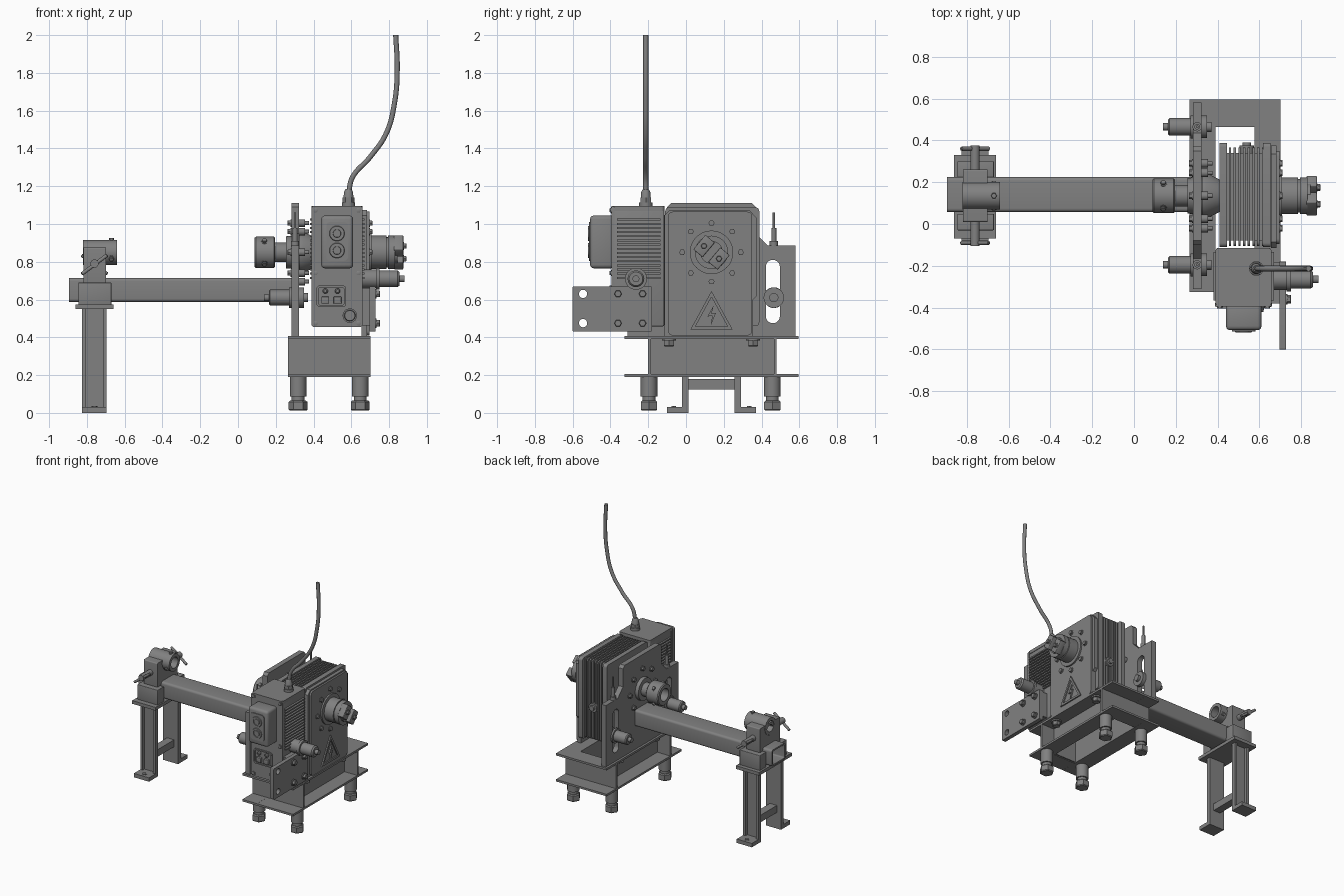
import bpy, bmesh, math
from mathutils import Matrix, Vector

CY, CZ = 0.135, 0.85          # main shaft axis (along x)
STEEL = bpy.data.materials.new("dark_steel")
STEEL.diffuse_color = (0.22, 0.22, 0.22, 1)

def finish(name, me, angle=35):
    for p in me.polygons:
        p.use_smooth = True
        p.material_index = 0
    me.set_sharp_from_angle(angle=math.radians(angle))
    me.materials.clear()
    me.materials.append(STEEL)
    ob = bpy.data.objects.new(name, me)
    bpy.context.collection.objects.link(ob)
    return ob

def box(name, x0, x1, y0, y1, z0, z1, bev=0.0, rot=None):
    bm = bmesh.new()
    bmesh.ops.create_cube(bm, size=1)
    bmesh.ops.scale(bm, vec=(x1 - x0, y1 - y0, z1 - z0), verts=bm.verts)
    if bev:
        bmesh.ops.bevel(bm, geom=bm.edges[:], offset=bev, segments=3, profile=0.5, affect='EDGES')
    m = Matrix.Translation(((x0 + x1) / 2, (y0 + y1) / 2, (z0 + z1) / 2))
    bm.transform(m @ rot if rot else m)
    me = bpy.data.meshes.new(name)
    bm.to_mesh(me); bm.free()
    return finish(name, me)

def turn(name, org, axis, prof, seg=32):
    """Revolve (distance, radius) pairs around an axis through org, capped at both ends."""
    bm = bmesh.new()
    rings = [[bm.verts.new((r * math.cos(2 * math.pi * i / seg), r * math.sin(2 * math.pi * i / seg), d))
              for i in range(seg)] for d, r in prof]
    for a, b in zip(rings, rings[1:]):
        for i in range(seg):
            j = (i + 1) % seg
            bm.faces.new((a[i], a[j], b[j], b[i]))
    bm.faces.new(rings[0][::-1]); bm.faces.new(rings[-1])
    bmesh.ops.recalc_face_normals(bm, faces=bm.faces)
    bm.transform(Matrix.Translation(org) @ Vector(axis).to_track_quat('Z', 'Y').to_matrix().to_4x4())
    me = bpy.data.meshes.new(name)
    bm.to_mesh(me); bm.free()
    return finish(name, me)

def curve_mesh(name, cu, mat=None):
    tmp = bpy.data.objects.new(name + "_curve", cu)
    bpy.context.collection.objects.link(tmp)
    me = bpy.data.meshes.new_from_object(tmp.evaluated_get(bpy.context.evaluated_depsgraph_get()))
    bpy.data.objects.remove(tmp)
    if mat:
        me.transform(mat)
    return finish(name, me)

def plate(name, axis, d0, d1, *loops):
    """Extrude 2D outlines (extra loops are holes) from d0 to d1 along an axis."""
    cu = bpy.data.curves.new(name, 'CURVE')
    cu.dimensions, cu.fill_mode, cu.extrude = '2D', 'BOTH', (d1 - d0) / 2
    for pts in loops:
        sp = cu.splines.new('POLY')
        sp.points.add(len(pts) - 1)
        for p, (a, b) in zip(sp.points, pts):
            p.co = (a, b, 0, 1)
        sp.use_cyclic_u = True
    m = (d0 + d1) / 2
    mats = {'x': ((0, 0, 1, m), (1, 0, 0, 0), (0, 1, 0, 0), (0, 0, 0, 1)),
            'y': ((1, 0, 0, 0), (0, 0, -1, m), (0, 1, 0, 0), (0, 0, 0, 1)),
            'z': ((1, 0, 0, 0), (0, 1, 0, 0), (0, 0, 1, m), (0, 0, 0, 1))}
    return curve_mesh(name, cu, Matrix(mats[axis]))

def rr(a0, a1, b0, b1, r, n=5):
    """Rounded rectangle outline."""
    pts = []
    for k, (ca, cb) in enumerate(((a1 - r, b1 - r), (a0 + r, b1 - r), (a0 + r, b0 + r), (a1 - r, b0 + r))):
        for i in range(n + 1):
            t = math.pi / 2 * (k + i / n)
            pts.append((ca + r * math.cos(t), cb + r * math.sin(t)))
    return pts

def circ(a, b, r, n=24):
    return [(a + r * math.cos(2 * math.pi * i / n), b + r * math.sin(2 * math.pi * i / n)) for i in range(n)]

def bolt(name, org, axis, r=0.018, h=0.02):
    turn(name + "_washer", org, axis, [(0, r * 1.25), (h * 0.25, r * 1.25)], 20)
    turn(name, org, axis, [(0, r), (h * 0.9, r), (h, r * 0.85)], 6)

def mir(s, a, b):
    return sorted((CY + s * a, CY + s * b))

# --- outboard stand: channel legs, feet, tie bar, clamp jaws
for s, side in ((-1, "front"), (1, "back")):
    o, i, w = CY + s * 0.155, CY + s * 0.122, CY + s * 0.133
    plate(side + "_leg", 'z', 0.0, 0.555, [(-0.825, o), (-0.805, o), (-0.805, w), (-0.715, w),
                                           (-0.715, o), (-0.695, o), (-0.695, i), (-0.825, i)])
    y0, y1 = mir(s, 0.122, 0.235)
    box(side + "_leg_foot", -0.825, -0.695, y0, y1, 0, 0.03)
    bolt(side + "_foot_bolt", (-0.76, CY + s * 0.2, 0.03), (0, 0, 1), 0.015, 0.006)
    # clamp jaw beside the beam, with screw and tommy bar
    y0, y1 = mir(s, 0.086, 0.165)
    box(side + "_clamp_jaw", -0.845, -0.67, y0, y1, 0.57, 0.69, 0.004)
    turn(side + "_clamp_screw", (-0.76, CY + s * 0.12, 0.79), (0, s, 0), [(0, 0.022), (0.12, 0.022)], 20)
    t = Vector((0.8, 0, -0.6 * s))
    turn(side + "_clamp_handle", Vector((-0.76, CY + s * 0.225, 0.785)) - t * 0.085, t,
         [(0, 0.006), (0.004, 0.01), (0.166, 0.01), (0.17, 0.006)], 12)
box("leg_tie_bar", -0.79, -0.73, 0.01, 0.26, 0.125, 0.18)
box("stand_top_plate", -0.86, -0.66, -0.07, 0.33, 0.55, 0.575)
# --- square tube beam
plate("beam", 'x', -0.895, 0.285, rr(0.057, 0.225, 0.587, 0.715, 0.018), rr(0.069, 0.213, 0.599, 0.703, 0.01))
# --- outboard bearing block and ring
plate("bearing_block", 'x', -0.817, -0.70, rr(0.01, 0.26, 0.685, 0.875, 0.008), circ(CY, CZ - 0.03, 0.04))
plate("bearing_ring", 'x', -0.82, -0.64, circ(CY, CZ, 0.066, 36), circ(CY, CZ, 0.042))
for k in range(3):
    a = math.pi / 2 + k * 2 * math.pi / 3
    d = Vector((0, math.cos(a), math.sin(a)))
    bolt("ring_set_screw", Vector((-0.67, CY, CZ)) + d * 0.062, d, 0.014, 0.014)

# --- base frame: channels with inset webs and outward flanges
for x0, f0, f1, side in ((0.376, 0.265, 0.39, "left"), (0.577, 0.577, 0.701, "right")):
    box(side + "_base_web", x0, x0 + 0.014, -0.2, 0.48, 0.195, 0.405)
    for z in (0.19, 0.392):
        box(side + "_base_flange", f0, f1, -0.325, 0.595, z, z + 0.016)
for y0, f0, f1, side in ((-0.2, -0.325, -0.195, "front"), (0.465, 0.47, 0.595, "back")):
    box(side + "_base_web", 0.265, 0.701, y0, y0 + 0.015, 0.195, 0.405)
    for z in (0.19, 0.392):
        box(side + "_base_flange", 0.267, 0.699, f0, f1, z + 0.0005, z + 0.0155)
for x in (0.318, 0.647):
    for y in (-0.196, 0.457):
        turn("base_foot", (x, y, 0.012), (0, 0, 1), [(0.05, 0.034), (0.075, 0.034), (0.075, 0.044), (0.18, 0.044)])
        turn("base_foot_nut", (x, y, 0.012), (0, 0, 1), [(0, 0.044), (0.006, 0.05), (0.046, 0.05), (0.053, 0.042)], 6)
for x in (0.32, 0.648):
    for y in (-0.09, 0.355):
        bolt("frame_bolt", (x, y, 0.392), (0, 0, -1), 0.03, 0.04)

# --- left shaft plate with adjusting slots
half = [(0.445, 0.408), (0.445, 0.885), (0.3, 0.885), (0.275, 0.91), (0.235, 0.95), (0.235, 1.09), (0.215, 1.11)]
outline = [(CY + a, b) for a, b in half] + [(CY - a, b) for a, b in half[::-1]]
plate("left_plate", 'x', 0.282, 0.322, outline,
      *[rr(CY + s * 0.325 - 0.037, CY + s * 0.325 + 0.037, 0.475, 0.81, 0.036) for s in (-1, 1)])
for s, side in ((-1, "front"), (1, "back")):
    y = CY + s * 0.33
    turn(side + "_guide_roller", (0.37, y, 0.61), (-1, 0, 0),
         [(0, 0.024), (0.02, 0.024), (0.02, 0.054), (0.053, 0.054), (0.053, 0.03),
          (0.085, 0.03), (0.085, 0.055), (0.1, 0.055), (0.1, 0.042), (0.2, 0.042), (0.207, 0.035), (0.207, 0.018), (0.232, 0.018)])
    turn(side + "_adjusting_screw", (0.302, y, 0.88), (0, 0, 1),
         [(0, 0.022), (0.03, 0.022), (0.03, 0.013), (0.1, 0.013), (0.1, 0.006), (0.18, 0.006)], 16)

# --- left shaft flange and socket
turn("left_flange", (0.255, CY, CZ), (1, 0, 0), [(0, 0.085), (0.07, 0.09), (0.07, 0.11), (0.09, 0.11), (0.16, 0.075)], 48)
turn("left_socket", (0.26, CY, CZ), (-1, 0, 0),
     [(0, 0.052), (0.065, 0.052), (0.065, 0.078), (0.07, 0.083), (0.165, 0.083), (0.172, 0.077), (0.172, 0.048), (0.08, 0.048)], 40)
for k in range(4):
    a = math.pi / 4 + k * math.pi / 2
    d = Vector((0, math.cos(a), math.sin(a)))
    bolt("socket_screw", Vector((0.14, CY, CZ)) + d * 0.08, d, 0.014, 0.014)
for k in range(8):
    a = k * math.pi / 4
    y, z = CY + 0.155 * math.cos(a), CZ + 0.155 * math.sin(a)
    bolt("left_flange_bolt", (0.282, y, z), (-1, 0, 0), 0.016)
    turn("left_flange_stud", (0.32, y, z), (1, 0, 0), [(0, 0.02), (0.035, 0.02), (0.035, 0.01), (0.055, 0.01)], 12)
    bolt("right_plate_bolt", (0.696, y, z), (1, 0, 0), 0.016, 0.015)

# --- finned drive housing
box("housing_core", 0.43, 0.64, -0.08, 0.34, 0.48, 1.05)
for k in range(8):
    x = 0.454 + k * 0.0225
    plate("housing_fin", 'x', x, x + 0.011, rr(-0.105, 0.365, 0.465, 1.085, 0.02))
for x, side in ((0.408, "left"), (0.618, "right")):
    plate(side + "_housing_end", 'x', x, x + 0.036, rr(-0.11, 0.388, 0.46, 1.088, 0.02))
turn("housing_drain_plug", (0.54, 0.34, 0.72), (0, 1, 0), [(0, 0.035), (0.035, 0.035), (0.035, 0.02), (0.05, 0.02)], 24)

# --- right cover plate and output coupling
plate("right_plate", 'x', 0.655, 0.682, [(-0.115, 0.408), (0.355, 0.408), (0.355, 0.6), (0.375, 0.62), (0.375, 1.03),
                                       (0.335, 1.075), (-0.085, 1.075), (-0.115, 1.045)])
plate("right_cover", 'x', 0.68, 0.696, rr(-0.095, 0.35, 0.41, 1.065, 0.025))
turn("output_hub", (0.69, CY, CZ), (1, 0, 0), [(0, 0.115), (0.018, 0.115), (0.018, 0.088), (0.095, 0.088), (0.095, 0.08),
     (0.103, 0.08), (0.103, 0.088), (0.14, 0.088), (0.14, 0.06), (0.155, 0.06)], 48)
for k in (0, 1):
    a = math.radians(140 + 180 * k)
    y, z = CY + 0.052 * math.cos(a), CZ + 0.052 * math.sin(a)
    box("coupling_jaw", 0.825, 0.875, y - 0.032, y + 0.032, z - 0.05, z + 0.05, 0.005, Matrix.Rotation(a, 4, 'X'))
    bolt("coupling_bolt", (0.873, y, z), (1, 0, 0), 0.016, 0.018)
# raised hazard sign
tri = lambda r: [(CY + r * math.cos(a) * 0.95, 0.51 + r * math.sin(a)) for a in (math.pi / 2, math.pi * 7 / 6, math.pi * 11 / 6)]
plate("hazard_triangle", 'x', 0.692, 0.706, tri(0.135), tri(0.103))
plate("hazard_bolt", 'x', 0.692, 0.706, [(CY + a, b) for a, b in
      ((0.012, 0.57), (-0.022, 0.51), (0.004, 0.515), (-0.004, 0.462), (0.024, 0.53), (0, 0.525))])

# --- motor and control box
box("control_box", 0.393, 0.655, -0.385, -0.115, 0.458, 1.075, 0.008)
plate("control_box_lid", 'z', 1.07, 1.095, rr(0.39, 0.658, -0.39, -0.115, 0.015))
plate("control_box_front", 'y', -0.394, -0.378, rr(0.388, 0.66, 0.455, 1.095, 0.015))
for x in (0.41, 0.638):
    for z in (0.475, 0.74, 1.073):
        bolt("front_screw", (x, -0.394, z), (0, -1, 0), 0.013, 0.01)
for k in range(15):
    z = 0.71 + k * 0.022
    for x0, x1 in ((0.65, 0.67), (0.38, 0.4)):
        box("cooling_fin", x0, x1, -0.365, -0.135, z, z + 0.01)
# push button housing
box("button_housing", 0.44, 0.61, -0.508, -0.38, 0.765, 1.045, 0.02)
plate("button_panel", 'y', -0.514, -0.5, rr(0.468, 0.582, 0.805, 1.01, 0.02))
for z in (0.95, 0.86):
    turn("push_button", (0.524, -0.51, z), (0, -1, 0), [(0, 0.042), (0.01, 0.038), (0.01, 0.028), (0.003, 0.028), (0.003, 0.022), (0.01, 0.02)])
# switch panel and knob
plate("switch_frame", 'y', -0.404, -0.39, rr(0.415, 0.573, 0.56, 0.675, 0.02), rr(0.425, 0.563, 0.57, 0.665, 0.014))
for x in (0.462, 0.527):
    box("rocker_switch", x - 0.021, x + 0.021, -0.412, -0.39, 0.578, 0.615, 0.004)
    turn("switch_lamp", (x, -0.39, 0.645), (0, -1, 0), [(0, 0.014), (0.016, 0.014), (0.022, 0.008)], 16)
turn("control_knob", (0.592, -0.392, 0.515), (0, -1, 0), [(0, 0.038), (0.01, 0.038), (0.01, 0.03), (0.028, 0.027)])

# --- mounting lug beside the box
box("lug_spacer", 0.65, 0.697, -0.38, -0.185, 0.462, 0.66)
plate("mounting_lug", 'x', 0.696, 0.727, rr(-0.6, -0.18, 0.43, 0.67, 0.006),
      *[circ(-0.545, z, 0.022) for z in (0.475, 0.63)])
for y in (-0.36, -0.23):
    for z in (0.475, 0.63):
        bolt("lug_bolt", (0.727, y, z), (1, 0, 0), 0.02, 0.025)
turn("side_connector", (0.655, -0.265, 0.71), (1, 0, 0),
     [(0, 0.05), (0.075, 0.05), (0.075, 0.058), (0.095, 0.058), (0.095, 0.044), (0.19, 0.044), (0.2, 0.036), (0.2, 0.018), (0.227, 0.018)])

# --- cable gland and cable
turn("cable_gland", (0.585, -0.213, 1.09), (0, 0, 1), [(0, 0.035), (0.025, 0.035), (0.025, 0.028), (0.08, 0.024), (0.095, 0.015)], 24)
turn("cable_gland_nut", (0.585, -0.213, 1.115), (0, 0, 1), [(0, 0.033), (0.025, 0.033)], 6)
cu = bpy.data.curves.new("cable", 'CURVE')
cu.dimensions, cu.bevel_depth, cu.bevel_resolution, cu.use_fill_caps = '3D', 0.0135, 4, True
path = [(0.585, 1.16), (0.605, 1.245), (0.7, 1.355), (0.785, 1.48), (0.83, 1.65), (0.843, 1.82), (0.835, 2.0)]
sp = cu.splines.new('BEZIER')
sp.bezier_points.add(len(path) - 1)
for p, (x, z) in zip(sp.bezier_points, path):
    p.co = (x, -0.213, z)
    p.handle_left_type = p.handle_right_type = 'AUTO'
curve_mesh("cable", cu)
